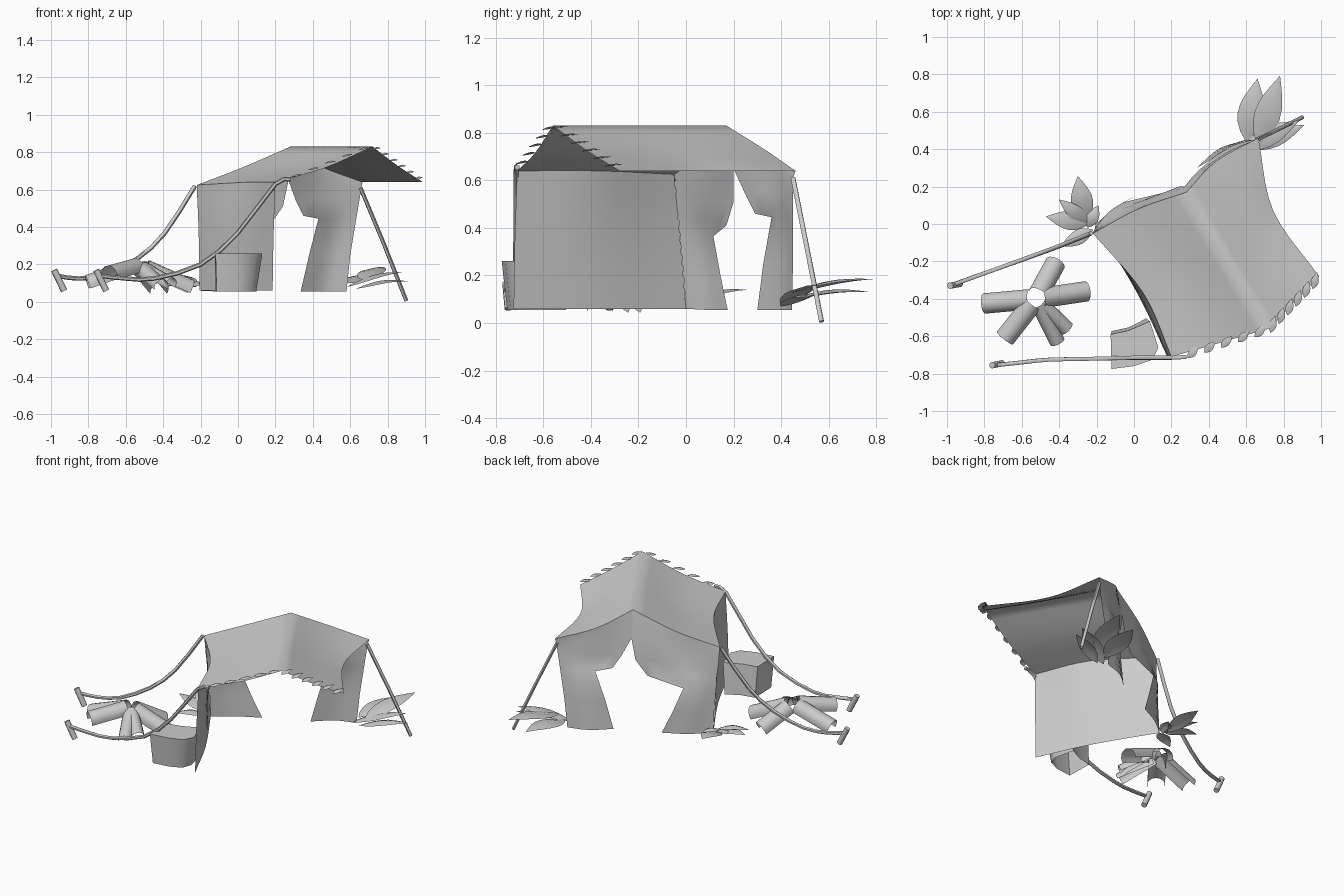
import bpy, bmesh, math
from mathutils import Vector as V

if "Cube" in bpy.data.objects:
    bpy.data.objects.remove(bpy.data.objects["Cube"])


def finish(name, verts, faces):
    me = bpy.data.meshes.new(name)
    me.from_pydata([tuple(v) for v in verts], [], faces)
    ob = bpy.data.objects.new(name, me)
    bpy.context.collection.objects.link(ob)
    bpy.ops.object.select_all(action='DESELECT')
    bpy.context.view_layer.objects.active = ob
    ob.select_set(True)
    bpy.ops.object.shade_smooth_by_angle(angle=math.radians(60))
    return ob


def curve(pts, n):
    """Sample a smooth curve through the points, n steps per span."""
    p = [V(a) for a in pts]
    p = [2 * p[0] - p[1]] + p + [2 * p[-1] - p[-2]]
    out = []
    for i in range(1, len(p) - 2):
        a, b, c, d = p[i - 1:i + 3]
        for k in range(n):
            t = k / n
            out.append(0.5 * (2 * b + (c - a) * t + (2 * a - 5 * b + 4 * c - d) * t * t
                              + (3 * b - a - 3 * c + d) * t ** 3))
    return out + [p[-2]]


def sheet(name, rows):
    """Skin a grid of points given row by row."""
    w = len(rows[0])
    verts = [v for r in rows for v in r]
    faces = [(i * w + j, i * w + j + 1, (i + 1) * w + j + 1, (i + 1) * w + j)
             for i in range(len(rows) - 1) for j in range(w - 1)]
    return finish(name, verts, faces)


def tube(name, path, r, sides=6):
    """Round bar along a path."""
    path = [V(p) for p in path]
    verts, faces, n = [], [], len(path)
    for i, p in enumerate(path):
        d = (path[min(i + 1, n - 1)] - path[max(i - 1, 0)]).normalized()
        u = d.cross(V((0.2, 1, 0.1))).normalized()
        w = d.cross(u)
        for k in range(sides):
            a = 2 * math.pi * k / sides
            verts.append(p + r * (math.cos(a) * u + math.sin(a) * w))
    for i in range(n - 1):
        for k in range(sides):
            k2 = (k + 1) % sides
            faces.append((i * sides + k, i * sides + k2, (i + 1) * sides + k2, (i + 1) * sides + k))
    faces += [tuple(range(sides))[::-1], tuple(range((n - 1) * sides, n * sides))]
    return finish(name, verts, faces)


def leaf(name, base, tip, width, arch=0.04, fold=0.02, n=7):
    """Pointed leaf folded along its middle rib."""
    base, tip = V(base), V(tip)
    side = (tip - base).cross(V((0, 0, 1))).normalized()
    rows = []
    for i in range(n + 1):
        t = i / n
        h = width / 2 * max(math.sin(math.pi * t ** 0.85), 0.02)
        m = base.lerp(tip, t) + V((0, 0, arch * math.sin(math.pi * t)))
        f = V((0, 0, fold * h / (width / 2)))
        rows.append([m - side * h + f, m, m + side * h + f])
    return sheet(name, rows)


# roof: left edge, ridge and right edge from back to front
left = curve([(-.22, -.05, .625), (.05, -.37, .64), (.2, -.71, .64)], 5)
ridge = curve([(.28, .17, .83), (.5, -.195, .83), (.72, -.56, .83)], 5)
right = curve([(.665, .46, .64), (.745, .07, .64), (.99, -.28, .64)], 5)
roof, n = [], len(ridge) - 1
for i in range(n + 1):
    k = max(0, 1 - 2.5 * i / n)
    a, b, c = left[i], ridge[i], right[i]
    ma = (a + b) / 2 + V((-.01, .02, -.01)) * k + V((0, 0, -.02)) * (1 - k)
    mc = (c + b) / 2 + V((-.035, .02, -.008)) * k + V((0, 0, -.008)) * (1 - k)
    roof.append(curve([a, ma, b], 4)[:-1] + curve([b, mc, c], 4))
sheet("roof", [r[::-1] for r in roof])

# side wall under the left roof edge
low = curve([(-.205, 0, .06), (.02, -.375, .06), (.185, -.725, .06)], 5)
mid = curve([(-.21, -.025, .35), (.03, -.375, .35), (.19, -.72, .35)], 5)
sheet("side_wall", [curve([l, m, h], 3) for l, m, h in zip(low, mid, left)])

# tied back door curtains: outer, middle and opening edge per level
curtains = {
    "left_curtain": [
        [roof[0][0], roof[0][4], roof[0][8]],
        [(-.22, -.045, .6), (.03, .09, .65), (.27, .2, .65)],
        [(-.215, -.04, .5), (.0, .1, .52), (.24, .2, .51)],
        [(-.21, -.03, .43), (-.07, .08, .43), (.17, .17, .41)],
        [(-.21, -.025, .36), (-.14, .06, .37), (-.06, .115, .365)],
        [(-.205, -.01, .2), (-.11, .08, .2), (.0, .145, .2)],
        [(-.205, 0, .06), (-.08, .1, .055), (.06, .175, .055)]],
    "right_curtain": [
        [roof[0][16], roof[0][12], roof[0][8]],
        [(.66, .45, .61), (.46, .35, .65), (.27, .2, .65)],
        [(.65, .45, .55), (.49, .38, .55), (.31, .25, .54)],
        [(.64, .45, .49), (.51, .39, .48), (.35, .29, .46)],
        [(.63, .45, .43), (.53, .42, .44), (.43, .36, .445)],
        [(.6, .45, .25), (.49, .41, .25), (.38, .325, .25)],
        [(.58, .445, .055), (.45, .4, .055), (.335, .3, .055)]]}
for name, rows in curtains.items():
    sheet(name, [curve(r, 4) for r in rows])

# leaf shaped trim along the front roof edge
for nm, a, b, d, count in (("left", V((.27, -.7, .65)), ridge[-1], V((.03, .03, .006)), 5),
                           ("right", ridge[-1], right[-1], V((.012, .045, .004)), 6)):
    for i in range(count):
        p = a.lerp(b, (i + .5) / count) + V((0, 0, .006))
        leaf(f"{nm}_trim_{i}", p - d, p + d, .042, .008, -.006, 5)

# support pole, guy ropes and ground pegs
tube("support_pole", [(.655, .45, .61), (.78, .51, .31), (.9, .57, .006)], .011)
tube("back_guy_rope", curve([(-.23, -.05, .62), (-.39, -.115, .37), (-.54, -.17, .23),
                             (-.72, -.235, .14), (-.86, -.285, .125), (-.97, -.325, .14)], 2), .012)
tube("front_guy_rope", curve([(.28, -.71, .655), (.2, -.715, .63), (0, -.715, .37), (-.2, -.72, .2),
                              (-.45, -.725, .125), (-.6, -.74, .125), (-.74, -.755, .14)], 2), .012)
for nm, x, y in (("back", -.975, -.33), ("front", -.75, -.755)):
    tube(f"{nm}_peg", [(x - .008, y, .17), (x + .045, y + .01, .06)], .018, 8)

# camp fire logs: half round bark pieces leaning on a shared centre
ends = [(-.42, -.21, .06), (-.255, -.36, .065), (-.36, -.56, .09), (-.41, -.63, .08),
        (-.69, -.61, .14), (-.8, -.425, .09)]
for i, e in enumerate(ends):
    e = V(e)
    c = V((-.525, -.4, .185))
    d = (e - c).normalized()
    c += d * .03
    u = d.cross(V((0, 0, 1))).normalized()
    w = u.cross(d)
    r = .042 if i in (2, 3) else .055
    sheet(f"fire_log_{i}", [[p + r * (math.cos(a) * u + math.sin(a) * w)
                             for a in [math.radians(-20 + 220 * k / 8) for k in range(9)]]
                            for p in (c, c.lerp(e, .5), e)])

# bundle beside the wall: open-bottomed box with a slightly smaller base
outline = [(-.12, -.775), (0, -.76), (.1, -.725), (.13, -.66), (.085, -.52),
           (.04, -.54), (-.03, -.57), (-.125, -.59)]
m = len(outline)
verts = [(x * (.75 if x > 0 else .95), y * .97, .055) for x, y in outline] + [(x, y, .26) for x, y in outline]
faces = [(i, (i + 1) % m, m + (i + 1) % m, m + i) for i in range(m)]
faces.append(tuple(range(m, 2 * m)))
finish("bundle", verts, faces)

# leafy plants beside the two back corners
right_plant = [((.6, .44, .1), (.66, .775, .13), .145), ((.66, .42, .12), (.78, .79, .185), .14),
               ((.58, .4, .08), (.88, .55, .16), .11), ((.63, .4, .07), (.91, .53, .11), .09)]
left_plant = [((-.26, .01, .08), (-.3, .255, .14), .12), ((-.24, 0, .08), (-.47, .04, .13), .1),
              ((-.24, 0, .08), (-.4, .13, .15), .08), ((-.22, -.03, .08), (-.39, -.12, .08), .08),
              ((-.25, -.02, .08), (-.19, .1, .09), .07)]
for nm, plant in (("right", right_plant), ("left", left_plant)):
    for i, (b, t, w) in enumerate(plant):
        leaf(f"{nm}_plant_leaf_{i}", b, t, w, .025, -.015)
